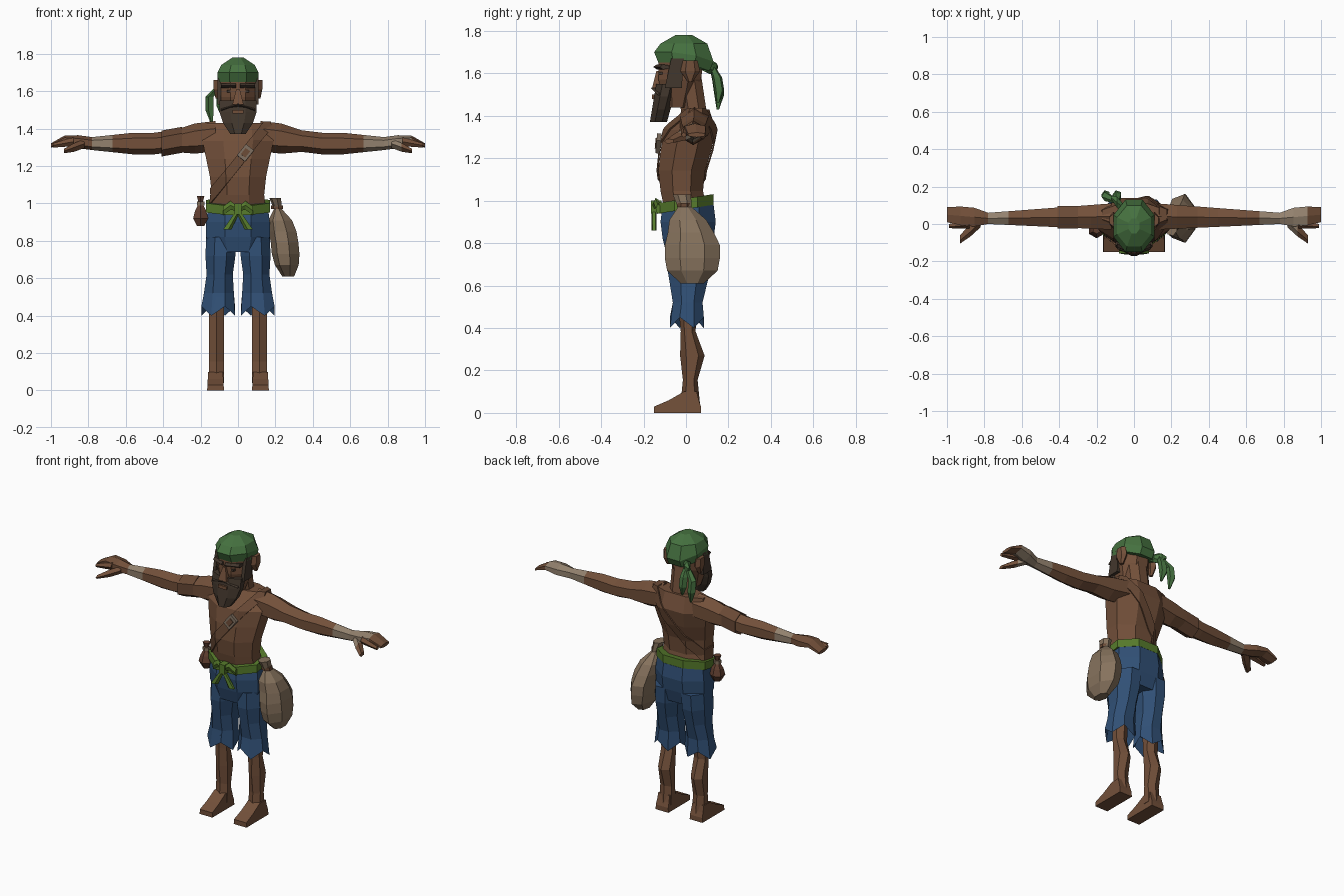
import bpy, bmesh
from math import cos, sin, pi
from mathutils import Matrix, Vector

cube = bpy.data.objects.get("Cube")
if cube:
    bpy.data.objects.remove(cube)


def material(name, *rgb):
    mat = bpy.data.materials.new(name)
    mat.use_nodes = True
    mat.diffuse_color = (*rgb, 1)
    mat.node_tree.nodes["Principled BSDF"].inputs["Base Color"].default_value = (*rgb, 1)
    return mat


skin = material("brown skin", .17, .08, .042)
hair = material("dark beard", .055, .038, .026)
green = material("green cloth", .06, .165, .05)
lime = material("lime sash", .095, .2, .025)
denim = material("blue denim", .03, .08, .18)
sacking = material("sack cloth", .24, .17, .11)
bandage = material("pale bandage", .29, .22, .155)
leather = material("brown leather", .14, .066, .035)
reddish = material("reddish leather", .12, .05, .03)
metal = material("worn buckle", .2, .15, .11)


def finish(name, bm, mat, wrapped=None):
    """Turn the bmesh into an object; faces that pass the rule become bandage."""
    bmesh.ops.recalc_face_normals(bm, faces=bm.faces[:])
    if wrapped:
        for face in bm.faces:
            face.material_index = int(wrapped(face.calc_center_median()))
    mesh = bpy.data.meshes.new(name)
    bm.to_mesh(mesh)
    bm.free()
    mesh.materials.append(mat)
    if wrapped:
        mesh.materials.append(bandage)
    obj = bpy.data.objects.new(name, mesh)
    bpy.context.collection.objects.link(obj)
    return obj


def blend(value, t):
    """Read a constant, or a tuple of values spread evenly along a part."""
    if not isinstance(value, tuple):
        return value
    place = t * (len(value) - 1)
    i = min(int(place), len(value) - 2)
    return value[i] + (value[i + 1] - value[i]) * (place - i)


def sweep(name, mat, x=0, y=0, z=0, wide=0, deep=None, sides=8, across=False, side=1, wrapped=None):
    """Closed part along z, or along x if across, with polygon cross-sections."""
    deep = wide if deep is None else deep
    count = max(len(v) for v in (x, y, z, wide, deep) if isinstance(v, tuple))
    bm = bmesh.new()
    rows = []
    for step in range(count):
        t = step / (count - 1)
        centre = Vector([blend(v, t) for v in (x, y, z)])
        row = []
        for k in range(sides):
            angle = 2 * pi * (k + .5) / sides
            u = blend(wide, t) * cos(angle) / cos(pi / sides)
            v = blend(deep, t) * sin(angle) / cos(pi / sides)
            point = centre + Vector((0, u, v) if across else (u, v, 0))
            point.x *= side
            row.append(bm.verts.new(point))
        rows.append(row)
    for low, high in zip(rows, rows[1:]):
        for k in range(sides):
            bm.faces.new((low[k - 1], low[k], high[k], high[k - 1]))
    bm.faces.new(rows[0])
    bm.faces.new(rows[-1])
    return finish(name, bm, mat, wrapped)


def pair(name, mat, **shape):
    return [sweep(word + "_" + name, mat, side=side, **shape)
            for word, side in (("left", 1), ("right", -1))]


# Torso and neck
torso = sweep("torso", skin, z=(.95, 1.43), y=(0, -.02, -.02, 0, .02, .05),
              wide=(.15, .14, .15, .17, .19, .17), deep=(.1, .1, .11, .12, .12, .06))
sweep("neck", skin, z=(1.4, 1.6), y=(.04, .01), wide=.07, deep=.06)

# Diagonal strap, sliced from the torso and lifted off it
slope = Vector((.78, 0, -.62))
buckle_at = Vector((.04, -.13, 1.27))
bm = bmesh.new()
bm.from_mesh(torso.data)
for normal in (slope, -slope):
    bmesh.ops.bisect_plane(bm, geom=bm.verts[:] + bm.edges[:] + bm.faces[:], clear_outer=True,
                           plane_co=buckle_at + normal * .026, plane_no=normal)
bm.normal_update()
for vert in bm.verts:
    vert.co += vert.normal * .009
strap = finish("chest_strap", bm, leather)
strap.modifiers.new("thickness", 'SOLIDIFY').thickness = .008

# Buckle frame with its opening
for name, mat, size, lift in (("strap_buckle", metal, .055, 0), ("buckle_opening", leather, .03, .005)):
    bm = bmesh.new()
    place = Matrix.Translation(buckle_at - Vector((0, lift, 0)))
    turn = Matrix.Rotation(-.1, 4, 'X') @ Matrix.Rotation(.67, 4, 'Y')
    stretch = Matrix.Diagonal((size, .02, size * 1.4, 1))
    bmesh.ops.create_cube(bm, size=1, matrix=place @ turn @ stretch)
    finish(name, bm, mat)

# Head, face and ears
sweep("head", skin, z=(1.44, 1.7), y=(-.04, -.02), wide=(.06, .1, .1), deep=(.06, .1, .11))
sweep("beard", hair, z=(1.37, 1.55), y=(-.13, -.09), wide=(.04, .08, .1, .1), deep=(.04, .05))
sweep("nose", skin, z=(1.53, 1.61), y=-.13, wide=(.03, .01), sides=4)
sweep("lower_lip", skin, z=(1.48, 1.5), y=-.15, wide=.03, deep=.01, sides=4)
pair("sideburn", hair, x=.1, y=(-.06, -.04), z=(1.53, 1.67), wide=.01, deep=(.04, .03), sides=4)
pair("ear", skin, x=.11, y=.02, z=(1.56, 1.61, 1.66), wide=(.01, .02, .02), deep=(.01, .04, .03), sides=6)
pair("moustache", hair, across=True, x=(0, .09), y=(-.14, -.11), z=(1.53, 1.5),
     wide=.02, deep=.01, sides=5)
pair("eyebrow", hair, across=True, x=(.01, .09), y=(-.13, -.1), z=1.63, wide=.02, deep=.01, sides=5)
pair("eye", hair, across=True, x=(.02, .06), y=-.12, z=1.6, wide=.01, deep=.006, sides=4)

# Head scarf dipping at the back, with knot and two tails
scarf = sweep("head_scarf", green, z=(1.65, 1.7, 1.74, 1.78), y=-.01,
              wide=(.11, .11, .09, .03), deep=(.12, .14, .11, .04))
for vert in scarf.data.vertices:
    if vert.co.z < 1.72:
        vert.co.z -= .35 * max(vert.co.y, 0)
sweep("scarf_knot", green, across=True, x=(-.06, -.12), y=(.09, .14), z=1.63,
      wide=(.02, .03, .01), sides=6)
for name, hang, tip in (("long_scarf_tail", -.15, 1.43), ("short_scarf_tail", -.09, 1.46)):
    sweep(name, green, x=(-.09, hang, hang, hang + .01), y=(.12, .16, .15), z=(1.64, tip),
          wide=(.01, .02, .02, .005), sides=5)


# Arms and hands; the left bandage runs on over the palm
def wrapped(centre):
    return .67 < centre.x < .9 or -.79 < centre.x < -.67


pair("arm", skin, across=True, x=(.12, .78), y=(.04, .03), z=(1.36, 1.32, 1.32), wide=(.07, .03),
     deep=(.07, .07, .05, .05, .05, .04, .03), sides=6, wrapped=wrapped)
pair("hand", skin, across=True, x=(.78, 1), y=(.03, .05), z=(1.32, 1.33, 1.34, 1.31),
     wide=(.03, .05, .05, .04), deep=(.03, .03, .02, .01), sides=6, wrapped=wrapped)
pair("forefinger", skin, across=True, x=(.88, .99), y=(0, -.01), z=(1.33, 1.31), wide=(.02, .01), sides=5)
pair("thumb", skin, across=True, x=(.82, .93), y=(.02, -.08), z=(1.32, 1.28),
     wide=(.03, .03, .02), deep=(.02, .02, .01), sides=5, wrapped=wrapped)
sweep("upper_arm_band", leather, across=True, x=(-.3, -.41), y=.035, z=(1.34, 1.32), wide=.06, sides=6)

# Trousers with hollow, ragged hems
sweep("trouser_seat", denim, z=(.74, .98), y=.01, wide=(.14, .17, .17, .16), deep=(.1, .12, .13, .12))
for leg in pair("trouser_leg", denim, x=(.09, .11), y=(.02, 0), z=(.82, .72, .62, .52, .42, .52),
                wide=(.08, .08, .07, .08, .09, .06), deep=(.11, .11, .09, .07, .08, .06)):
    for vert in leg.data.vertices:
        if vert.co.z < .45:
            vert.co.z += .03 if vert.index % 2 else -.02

# Bare legs and feet
pair("shin", skin, x=.115, y=(.01, .01, .03, .02, .02), z=(.5, .04), wide=.04,
     deep=(.04, .03, .05, .03, .04), sides=6)
pair("foot", skin, x=.12, y=(-.04, -.04, -.01, .02), z=(0, .03, .06, .1), wide=(.045, .04),
     deep=(.11, .11, .07, .03), sides=4)

# Sash, higher at the back, with a bow at the front
sash = sweep("sash", lime, z=(.96, 1.01), wide=.17, deep=.13)
for vert in sash.data.vertices:
    vert.co.z += .16 * vert.co.y
sweep("sash_knot", lime, z=(.94, 1), y=-.14, wide=.02, deep=.025, sides=4)
pair("sash_tail", lime, x=(0, .06), y=-.15, z=(.96, .86), wide=(.01, .02), deep=.01, sides=5)
pair("bow_loop", lime, across=True, x=(0, .08), y=(-.15, -.13), z=(.97, .99, .96),
     wide=.01, deep=(.01, .02, .02), sides=5)

# Sack on the left hip
sweep("sack", sacking, x=(.27, .25, .2), y=(.03, .03, -.02), z=(.61, 1.03), sides=7,
      wide=(.03, .06, .07, .07, .07, .06, .02, .03), deep=(.05, .11, .12, .12, .1, .08, .03, .04))
sweep("sack_cord", leather, x=.21, y=-.01, z=(.97, .99), wide=.03, sides=7)

# Pouch on the right hip
sweep("pouch", reddish, x=-.2, y=-.03, z=(.88, 1.04), wide=(.02, .04, .03, .01, .02), sides=6)
sweep("pouch_cord", sacking, x=-.2, y=-.03, z=(.99, 1.01), wide=.02, sides=6)
